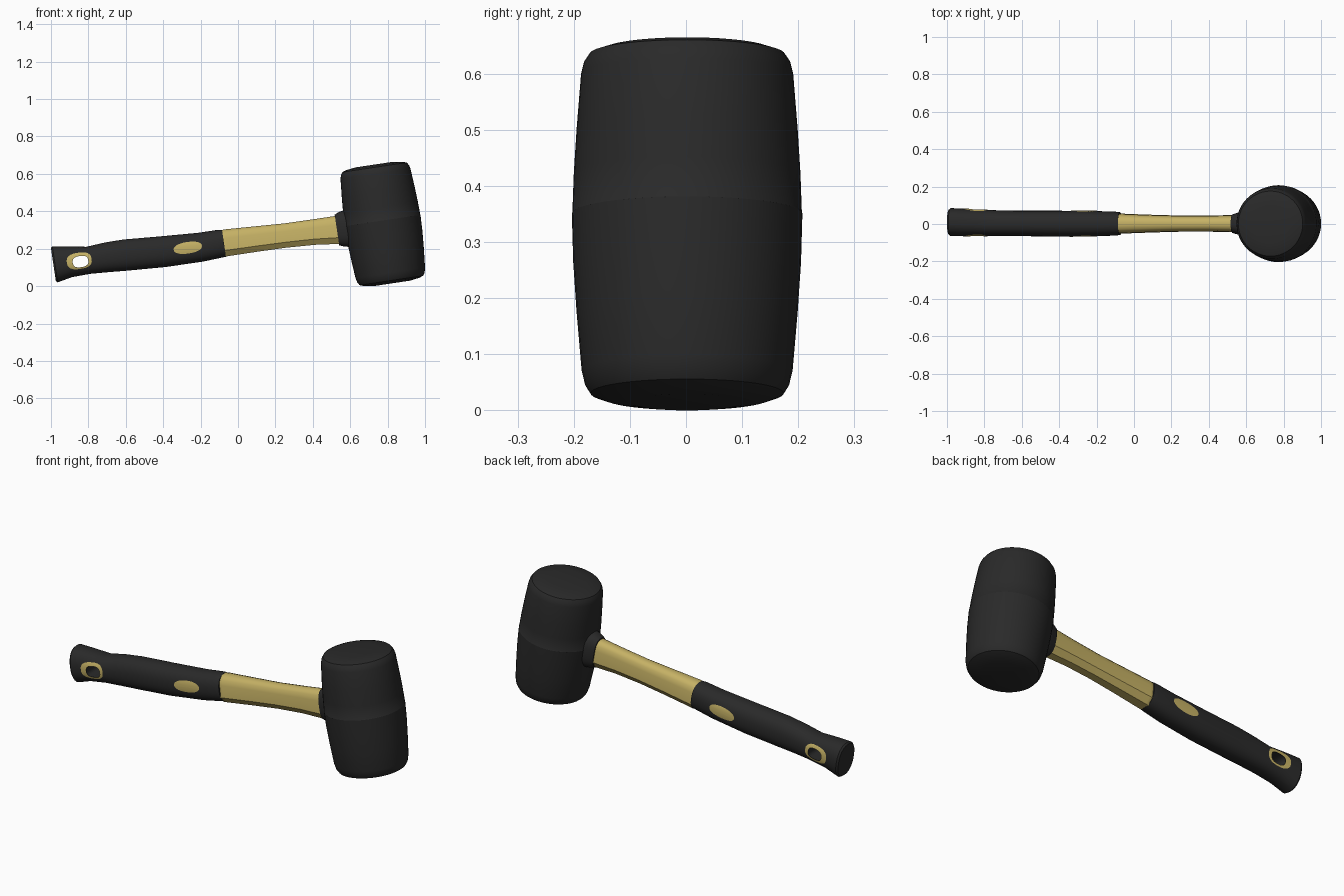
import bpy, bmesh, math
from mathutils import Vector
from mathutils.bvhtree import BVHTree

if "Cube" in bpy.data.objects:
    bpy.data.objects.remove(bpy.data.objects["Cube"])

TILT = math.radians(8.5)
CO, SI = math.cos(TILT), math.sin(TILT)


def material(name, rgb):
    m = bpy.data.materials.new(name)
    m.diffuse_color = (*rgb, 1)
    m.use_nodes = True
    m.node_tree.nodes["Principled BSDF"].inputs["Base Color"].default_value = m.diffuse_color
    return m


BLACK = material("black rubber", (0.0225, 0.0225, 0.0225))
YELLOW = material("mustard yellow", (0.56, 0.44, 0.13))


def smooth(ob, angle):
    bpy.ops.object.select_all(action='DESELECT')
    ob.select_set(True)
    bpy.context.view_layer.objects.active = ob
    bpy.ops.object.shade_smooth_by_angle(angle=math.radians(angle))


def finish(name, bm, mat, angle=35, closed=True):
    if closed:
        bmesh.ops.recalc_face_normals(bm, faces=bm.faces)
    me = bpy.data.meshes.new(name)
    bm.to_mesh(me)
    bm.free()
    me.materials.append(mat)
    ob = bpy.data.objects.new(name, me)
    bpy.context.collection.objects.link(ob)
    if angle:
        smooth(ob, angle)
    return ob


def bridge(bm, rows):
    n = len(rows[0])
    for a, b in zip(rows, rows[1:]):
        for i in range(n):
            j = (i + 1) % n
            bm.faces.new((a[i], a[j], b[j], b[i]))


def skin(bm, rings):
    """Join closed rings of points with quads and cap both ends."""
    rows = [[bm.verts.new(p) for p in r] for r in rings]
    bridge(bm, rows)
    bm.faces.new(rows[0])
    bm.faces.new(rows[-1])


def rounded(n, power):
    """Unit superellipse section."""
    out = []
    for i in range(n):
        a = 2 * math.pi * i / n
        c, s = math.cos(a), math.sin(a)
        out.append((math.copysign(abs(c) ** (2 / power), c),
                    math.copysign(abs(s) ** (2 / power), s)))
    return out


def loft(sections, shape):
    """Sections (x, z, half height, half width, y) lie square to the handle."""
    bm = bmesh.new()
    skin(bm, [[(x - v * h * SI, y + u * w, z + v * h * CO) for u, v in shape]
              for x, z, h, w, y in sections])
    return bm


# Barrel head, turned around its tilted axis
profile = [(0.10, -.322), (0.15, -.314), (0.172, -.306), (0.182, -.290),
           (0.188, -.265), (0.197, -.16), (0.203, -.07), (0.2055, .018),
           (0.2045, .0195), (0.202, .09), (0.197, .17), (0.189, .27),
           (0.184, .290), (0.174, .305), (0.15, .313), (0.10, .320)]
bm = bmesh.new()
skin(bm, [[(0.775 + r * math.cos(a) * CO - h * SI, 0.002 + r * math.sin(a),
            0.333 + r * math.cos(a) * SI + h * CO)
           for a in [2 * math.pi * i / 48 for i in range(48)]]
          for r, h in profile])
finish("mallet_head", bm, BLACK)

# Rubber collar where the handle enters the head
finish("collar", loft([(.529, .300, .083, .050, .002), (.555, .304, .094, .058, .002),
                       (.60, .310, .102, .072, .002), (.68, .322, .102, .075, .002)],
                      rounded(32, 2.6)), BLACK)

# Yellow shaft, rounded on top with a sharp chamfer below
half = [(.5, -1), (1, -.55), (.94, .35), (.8, .72), (.55, .92), (.2, 1)]
section = half + [(-u, v) for u, v in reversed(half)]
finish("shaft", loft([(-.10, .226, .060, .045, .002), (-.076, .229, .0715, .054, .002),
                      (-.06, .232, .072, .053, .002),
                      (.10, .252, .068, .047, .002), (.25, .270, .065, .043, .002),
                      (.40, .288, .068, .043, .002), (.56, .303, .077, .047, .002)],
                     section), YELLOW, 34)

# Black rubber grip
bm = loft([(-.987, .115, .090, .068, .010), (-.978, .116, .097, .075, .010),
           (-.90, .130, .083, .073, .008), (-.80, .138, .073, .070, .006),
           (-.70, .154, .080, .068, .004), (-.60, .166, .084, .068, .003),
           (-.40, .184, .083, .069, .002), (-.20, .208, .078, .067, .002),
           (-.10, .226, .075, .064, .002), (-.075, .229, .073, .061, .002)],
          rounded(40, 2.3))
surface = BVHTree.FromBMesh(bm)
grip = finish("grip", bm, BLACK)


def outline(cx, cz, rx, rz, power, n=32):
    return [(cx + u * rx * CO - v * rz * SI, cz + u * rx * SI + v * rz * CO)
            for u, v in rounded(n, power)]


# Hanging hole cut through the grip
bm = bmesh.new()
skin(bm, [[(x, y, z) for x, z in outline(-.842, .131, .042, .030, 2.6)] for y in (-.3, .3)])
cutter = finish("hole_cutter", bm, BLACK, 0)
cutter.hide_render = True
mod = grip.modifiers.new("hole", 'BOOLEAN')
mod.object = cutter
mod.solver = 'EXACT'
bpy.context.view_layer.objects.active = grip
bpy.ops.object.modifier_apply(modifier=mod.name)
bpy.data.objects.remove(cutter)
smooth(grip, 35)


def inlay(name, outer, inner, side, steps=5):
    """Thin yellow patch laid on the grip surface, from outer to inner outline."""
    bm = bmesh.new()
    rows = []
    for k in range(steps):
        t = k / (steps - 1)
        row = []
        for a, b in zip(outer, inner):
            x, z = Vector(a).lerp(Vector(b), t)
            hit = surface.ray_cast(Vector((x, side, z)), Vector((0, -side, 0)))[0]
            row.append(bm.verts.new((x, hit.y + side * .002, z)))
        rows.append(row)
    bridge(bm, rows)
    if "spot" in name:
        bm.faces.new(rows[-1])
    bm.normal_update()
    if sum(f.normal.y for f in bm.faces) * side < 0:
        bmesh.ops.reverse_faces(bm, faces=bm.faces)
    finish(name, bm, YELLOW, 35, closed=False)


# Yellow oval spot and hole rim on both sides of the grip
for label, side in (("front", -1), ("back", 1)):
    inlay("oval_spot_" + label, outline(-.268, .205, .077, .031, 2.2),
          outline(-.268, .205, .008, .003, 2.2), side)
    inlay("hole_rim_" + label, outline(-.849, .135, .067, .044, 2.6),
          outline(-.842, .131, .042, .030, 2.6), side)
